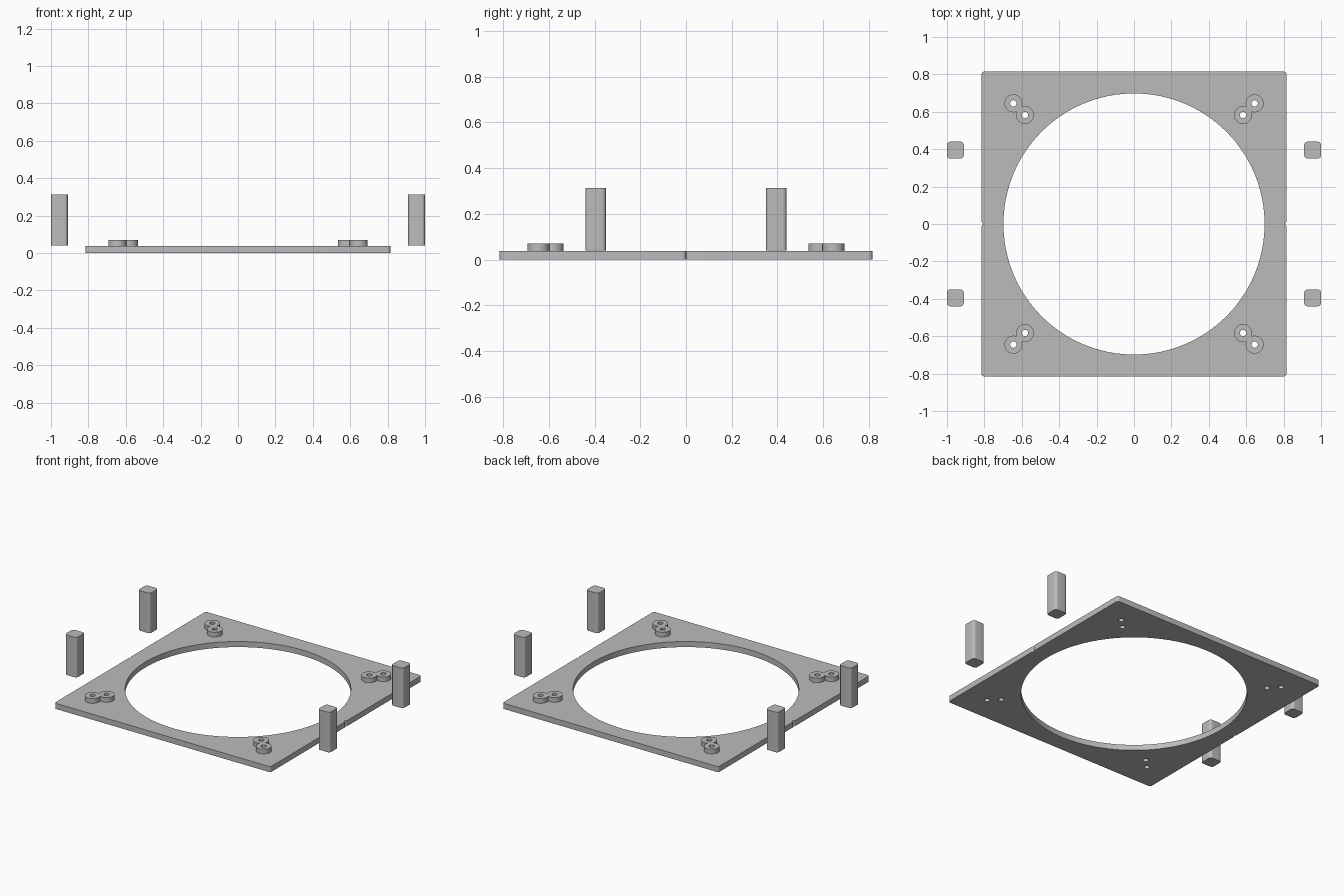
import bpy, bmesh
from math import pi, cos, sin, acos, atan2, radians

cube = bpy.data.objects.get("Cube")
if cube:
    bpy.data.objects.remove(cube, do_unlink=True)

grey = bpy.data.materials.new("plain grey")
grey.use_nodes = True
grey.diffuse_color = (0.5, 0.5, 0.5, 1)
grey.node_tree.nodes["Principled BSDF"].inputs["Base Color"].default_value = grey.diffuse_color


def arc(cx, cy, r, start, end, n):
    return [(cx + r * cos(start + (end - start) * i / n),
             cy + r * sin(start + (end - start) * i / n)) for i in range(n + 1)]


def circle(cx, cy, r, n):
    return arc(cx, cy, r, 0, 2 * pi, n)[:-1]


def rounded_rect(x0, x1, y0, y1, r, n=6):
    corners = [(x1 - r, y1 - r), (x0 + r, y1 - r), (x0 + r, y0 + r), (x1 - r, y0 + r)]
    return [p for k, (cx, cy) in enumerate(corners)
            for p in arc(cx, cy, r, k * pi / 2, (k + 1) * pi / 2, n)]


def slab(name, loops, z0, z1):
    """Fill an outline with its holes and extrude it upwards."""
    bm = bmesh.new()
    edges = []
    for loop in loops:
        vs = [bm.verts.new((x, y, z0)) for x, y in loop]
        edges += [bm.edges.new((a, b)) for a, b in zip(vs, vs[1:] + vs[:1])]
    bmesh.ops.triangle_fill(bm, edges=edges, use_beauty=True, use_dissolve=False, normal=(0, 0, 1))
    top = bmesh.ops.extrude_face_region(bm, geom=bm.faces[:], use_keep_orig=True)["geom"]
    bmesh.ops.translate(bm, vec=(0, 0, z1 - z0),
                        verts=[g for g in top if isinstance(g, bmesh.types.BMVert)])
    bmesh.ops.recalc_face_normals(bm, faces=bm.faces[:])
    mesh = bpy.data.meshes.new(name)
    bm.to_mesh(mesh)
    bm.free()
    mesh.materials.append(grey)
    obj = bpy.data.objects.new(name, mesh)
    bpy.context.collection.objects.link(obj)
    bpy.ops.object.select_all(action="DESELECT")
    obj.select_set(True)
    bpy.context.view_layer.objects.active = obj
    bpy.ops.object.shade_smooth_by_angle(angle=radians(30))
    return obj


HALF, THICK, FILLET = 0.815, 0.038, 0.016
INNER, OUTER, BOSS_R, HOLE_R = 0.583, 0.645, 0.048, 0.017
quadrants = [("front_right", -1, -1), ("front_left", 1, -1),
             ("back_right", -1, 1), ("back_left", 1, 1)]

# Plate outline: two rounded halves meeting at small side notches
h, f = HALF, FILLET
outline = []
for turn in (0, pi):
    s = cos(turn)
    for cx, cy, start in [(h - f, f, -pi / 2), (h - f, h - f, 0),
                          (f - h, h - f, pi / 2), (f - h, f, pi)]:
        outline += arc(s * cx, s * cy, f, start + turn, start + turn + pi / 2, 6)
# Adjacent fillets share their notch points
outline = [p for i, p in enumerate(outline)
           if abs(p[0] - outline[i - 1][0]) + abs(p[1] - outline[i - 1][1]) > 1e-5]

# Base plate with the large opening and the screw holes
screws = [circle(sx * d, sy * d, HOLE_R, 24)
          for _, sx, sy in quadrants for d in (INNER, OUTER)]
slab("base_plate", [outline, circle(0, 0, 0.698, 128)] + screws, 0, THICK)

for name, sx, sy in quadrants:
    # Twin boss: two merged rings along the diagonal
    out = atan2(sy, sx)
    a = acos((OUTER - INNER) * 2 ** 0.5 / 2 / BOSS_R)
    inner = arc(sx * INNER, sy * INNER, BOSS_R, out + a, out + 2 * pi - a, 40)
    outer = arc(sx * OUTER, sy * OUTER, BOSS_R, out + pi + a, out + 3 * pi - a, 40)
    holes = [circle(sx * d, sy * d, HOLE_R, 24) for d in (INNER, OUTER)]
    slab(name + "_twin_boss", [inner[:-1] + outer[:-1]] + holes, THICK, 0.07)

    # Free-standing rounded post
    x, y, w = sx * 0.955, sy * 0.395, 0.045
    slab(name + "_post", [rounded_rect(x - w, x + w, y - w, y + w, 0.018)], 0.04, 0.313)
